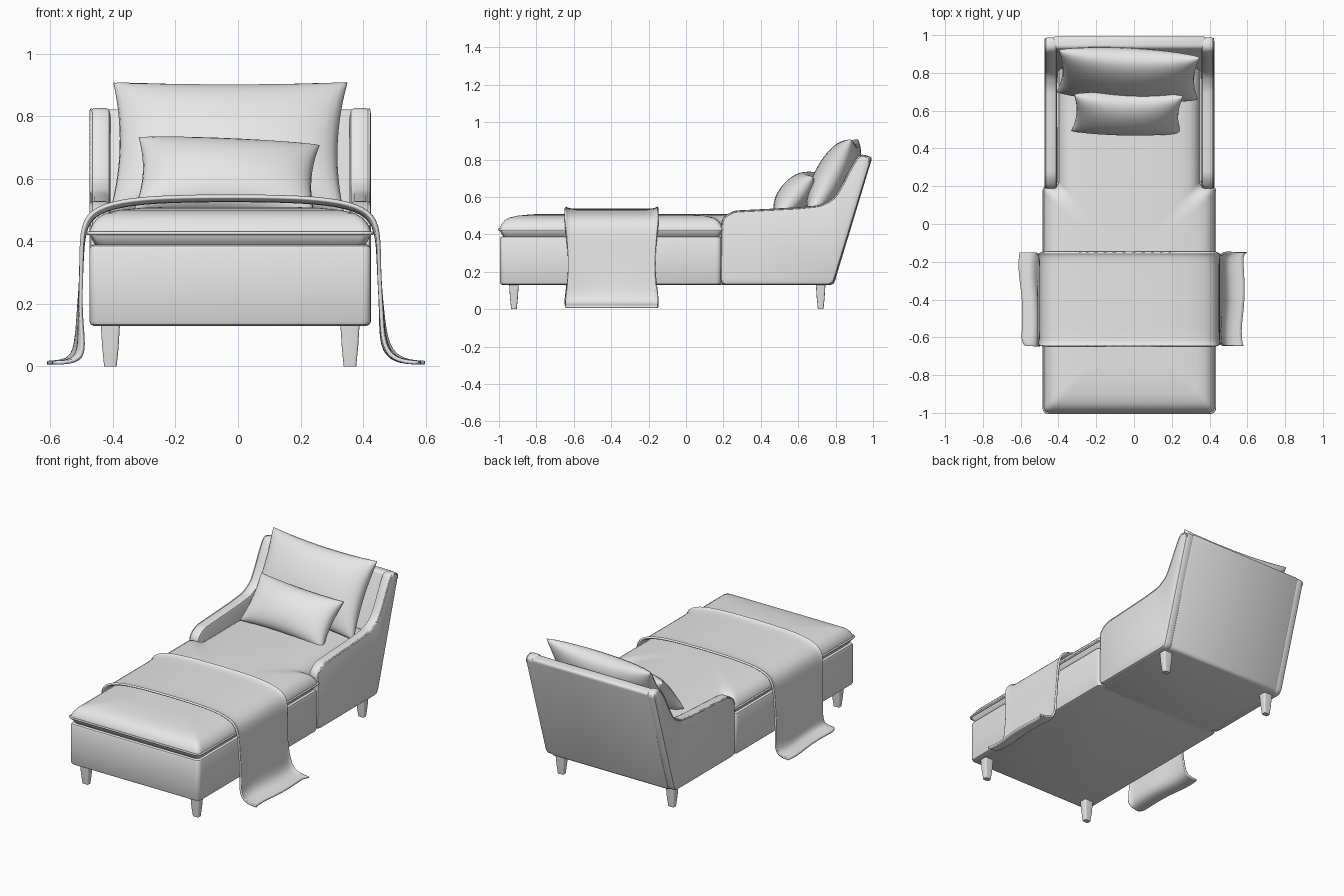
import bpy, bmesh, math
from mathutils import Vector

if "Cube" in bpy.data.objects:
    bpy.data.objects.remove(bpy.data.objects["Cube"], do_unlink=True)

CX = -0.025          # sofa centre line
HALF = 0.45          # half width of the sofa

grey = bpy.data.materials.new("light grey fabric")
grey.use_nodes = True
grey.diffuse_color = (0.8, 0.8, 0.8, 1)
grey.node_tree.nodes["Principled BSDF"].inputs["Base Color"].default_value = (0.8, 0.8, 0.8, 1)


def finish(name, bm, angle=40):
    """Turn a bmesh into a smooth-shaded object."""
    bmesh.ops.recalc_face_normals(bm, faces=bm.faces)
    mesh = bpy.data.meshes.new(name)
    bm.to_mesh(mesh)
    bm.free()
    mesh.materials.append(grey)
    obj = bpy.data.objects.new(name, mesh)
    bpy.context.collection.objects.link(obj)
    bpy.ops.object.select_all(action='DESELECT')
    obj.select_set(True)
    bpy.context.view_layer.objects.active = obj
    bpy.ops.object.shade_smooth_by_angle(angle=math.radians(angle))
    return obj


def inset(pts, d):
    """Move a counter-clockwise outline inwards by d."""
    out = []
    for i, p in enumerate(pts):
        a = (p - pts[i - 1]).normalized()
        b = (pts[(i + 1) % len(pts)] - p).normalized()
        na, nb = Vector((-a.y, a.x)), Vector((-b.y, b.x))
        out.append(p + (na + nb) * d / (1 + na.dot(nb)))
    return out


def rounded(pts, r, n=4):
    """Replace every corner of an outline by a small curve."""
    out = []
    for i, p in enumerate(pts):
        a, b = pts[i - 1] - p, pts[(i + 1) % len(pts)] - p
        s = p + a.normalized() * min(r, a.length * 0.45)
        e = p + b.normalized() * min(r, b.length * 0.45)
        for k in range(n + 1):
            t = k / n
            out.append(s * (1 - t) ** 2 + p * 2 * t * (1 - t) + e * t * t)
    return out


def loft(name, outline, levels, r, axis='z', angle=40):
    """Stack inset copies of an outline along an axis; levels are (position, inset)."""
    pts = [Vector(p) for p in outline]
    bm = bmesh.new()
    rings = []
    for pos, d in levels:
        ring = rounded(inset(pts, d), r)
        rings.append([bm.verts.new((p.x, p.y, pos) if axis == 'z' else (pos, p.x, p.y))
                      for p in ring])
    for lo, hi in zip(rings, rings[1:]):
        for i in range(len(lo)):
            bm.faces.new((lo[i - 1], lo[i], hi[i], hi[i - 1]))
    bm.faces.new(rings[0])
    bm.faces.new(rings[-1])
    return finish(name, bm, angle)


def soft(a, b, e):
    """Levels for a slab from a to b with rounded rims of size e."""
    return [(a, e), (a + e * 0.3, e * 0.3), (a + e, 0),
            (b - e, 0), (b - e * 0.3, e * 0.3), (b, e)]


def rect(x0, x1, y0, y1):
    return [(x0, y0), (x1, y0), (x1, y1), (x0, y1)]


def piping(name, points, radius, closed):
    curve = bpy.data.curves.new(name, 'CURVE')
    curve.dimensions = '3D'
    curve.bevel_depth = radius
    curve.bevel_resolution = 1
    spline = curve.splines.new('POLY')
    spline.points.add(len(points) - 1)
    for sp, p in zip(spline.points, points):
        sp.co = (*p, 1)
    spline.use_cyclic_u = closed
    curve.materials.append(grey)
    bpy.context.collection.objects.link(bpy.data.objects.new(name, curve))


# Upholstered base: long front box and the hidden block between the arms
loft("front_base", rect(CX - HALF, CX + HALF, -0.995, 0.188), soft(0.13, 0.39, 0.014), 0.03)
loft("rear_base", rect(CX - 0.41, CX + 0.41, 0.15, 0.775), soft(0.13, 0.42, 0.006), 0.01)

# T-shaped seat cushion with a domed top and a piped seam
W, N = HALF + 0.004, 0.375
seat = [(CX - W, -1), (CX + W, -1), (CX + W, 0.2), (CX + N, 0.2),
        (CX + N, 0.87), (CX - N, 0.87), (CX - N, 0.2), (CX - W, 0.2)]
loft("seat_cushion", seat,
     [(0.375, 0.04), (0.39, 0.022), (0.422, 0.002), (0.43, 0.002), (0.455, 0.014),
      (0.475, 0.03), (0.49, 0.055), (0.5, 0.1), (0.507, 0.17), (0.51, 0.25)], 0.03)
piping("seat_seam", [(p.x, p.y, 0.426) for p in rounded([Vector(p) for p in seat], 0.03)],
       0.006, True)

# Sloping arms, mirrored about the centre line
arm = [(0.185, 0.13), (0.785, 0.13), (0.995, 0.815), (0.925, 0.832), (0.875, 0.75),
       (0.835, 0.67), (0.79, 0.595), (0.72, 0.557), (0.6, 0.545), (0.25, 0.527), (0.188, 0.485)]
for side, word in ((-1, "right"), (1, "left")):
    x0, x1 = sorted((CX + side * HALF, CX + side * 0.382))
    loft(word + "_arm", arm, soft(x0, x1, 0.016), 0.03, 'x')
    edge = rounded(inset([Vector(p) for p in arm], 0.006), 0.03)
    piping(word + "_arm_piping", [(CX + side * (HALF - 0.006), p.x, p.y) for p in edge[10:]],
           0.005, False)

# Leaning backrest between the arms
back = [(0.725, 0.13), (0.79, 0.13), (0.997, 0.815), (0.93, 0.825)]
loft("backrest", back, soft(CX - 0.405, CX + 0.405, 0.01), 0.02, 'x')

# Tapered legs
for y, end in ((-0.92, "front"), (0.72, "back")):
    for side, word in ((-1, "right"), (1, "left")):
        x = CX + side * 0.383
        loft(f"{end}_{word}_leg", rect(x - 0.031, x + 0.031, y - 0.026, y + 0.026),
             [(0, 0.011), (0.06, 0.005), (0.14, 0)], 0.008, angle=50)


def pillow(name, w, h, d, loc, rot, n=20):
    """Stuffed cushion with pointed corners and a thin seam all round."""
    bm = bmesh.new()
    for side in (-1, 1):
        grid = []
        for j in range(n + 1):
            row = []
            for i in range(n + 1):
                u = math.sin((i / n - 0.5) * math.pi)
                v = math.sin((j / n - 0.5) * math.pi)
                puff = max(0, (1 - u * u) * (1 - v * v)) ** 0.42
                row.append(bm.verts.new((w / 2 * u * (1 - 0.07 * (1 - v * v)),
                                         side * d / 2 * puff,
                                         h / 2 * v * (1 - 0.07 * (1 - u * u)))))
            grid.append(row)
        for j in range(n):
            for i in range(n):
                bm.faces.new((grid[j][i], grid[j][i + 1], grid[j + 1][i + 1], grid[j + 1][i]))
    bmesh.ops.remove_doubles(bm, verts=bm.verts, dist=0.0001)
    obj = finish(name, bm, 80)
    obj.location = loc
    obj.rotation_euler = [math.radians(a) for a in rot]


pillow("back_pillow", 0.75, 0.47, 0.21, (-0.03, 0.79, 0.7), (-28, 0, -3))
pillow("lumbar_pillow", 0.58, 0.3, 0.18, (-0.035, 0.585, 0.605), (-40, 2.5, -1))

# Throw blanket draped across the seat, with its ends spilling on the floor
half = [(0.2, 0.53), (0.35, 0.518), (0.445, 0.485), (0.472, 0.42), (0.475, 0.3),
        (0.485, 0.18), (0.495, 0.06), (0.52, 0.016), (0.59, 0.012)]
path = [(-x, z) for x, z in reversed(half)] + [(0, 0.532)] + half
rows = [-0.645, -0.63, -0.55, -0.4, -0.25, -0.165, -0.15]
bm = bmesh.new()
grid = []
for j, y in enumerate(rows):
    hem = j in (0, len(rows) - 1)
    t = j / (len(rows) - 1)
    row = []
    for x, z in path:
        s = math.copysign(1, x)
        low = max(0, 1 - z / 0.2)                     # how near the floor
        ripple = 0.012 * math.sin(j * 2.1 + s) * low
        spill = (0.035 if s < 0 else 0.02) * (t - 1) * low
        reach = 0.025 * low if s > 0 and z < 0.02 else 0
        lift = 0.014 if hem and z > 0.4 else 0
        row.append(bm.verts.new((CX + x + s * (ripple + spill + reach + lift * 0.4),
                                 y + (0.5 - t) * 0.03 * (z < 0.4 and z > 0.1), z + lift)))
    grid.append(row)
for a, b in zip(grid, grid[1:]):
    for i in range(len(path) - 1):
        bm.faces.new((a[i], a[i + 1], b[i + 1], b[i]))
blanket = finish("throw_blanket", bm, 180)
sub = blanket.modifiers.new("smooth", 'SUBSURF')
sub.levels = sub.render_levels = 2
sub.boundary_smooth = 'PRESERVE_CORNERS'
thick = blanket.modifiers.new("thickness", 'SOLIDIFY')
thick.thickness = 0.012
thick.offset = 0
